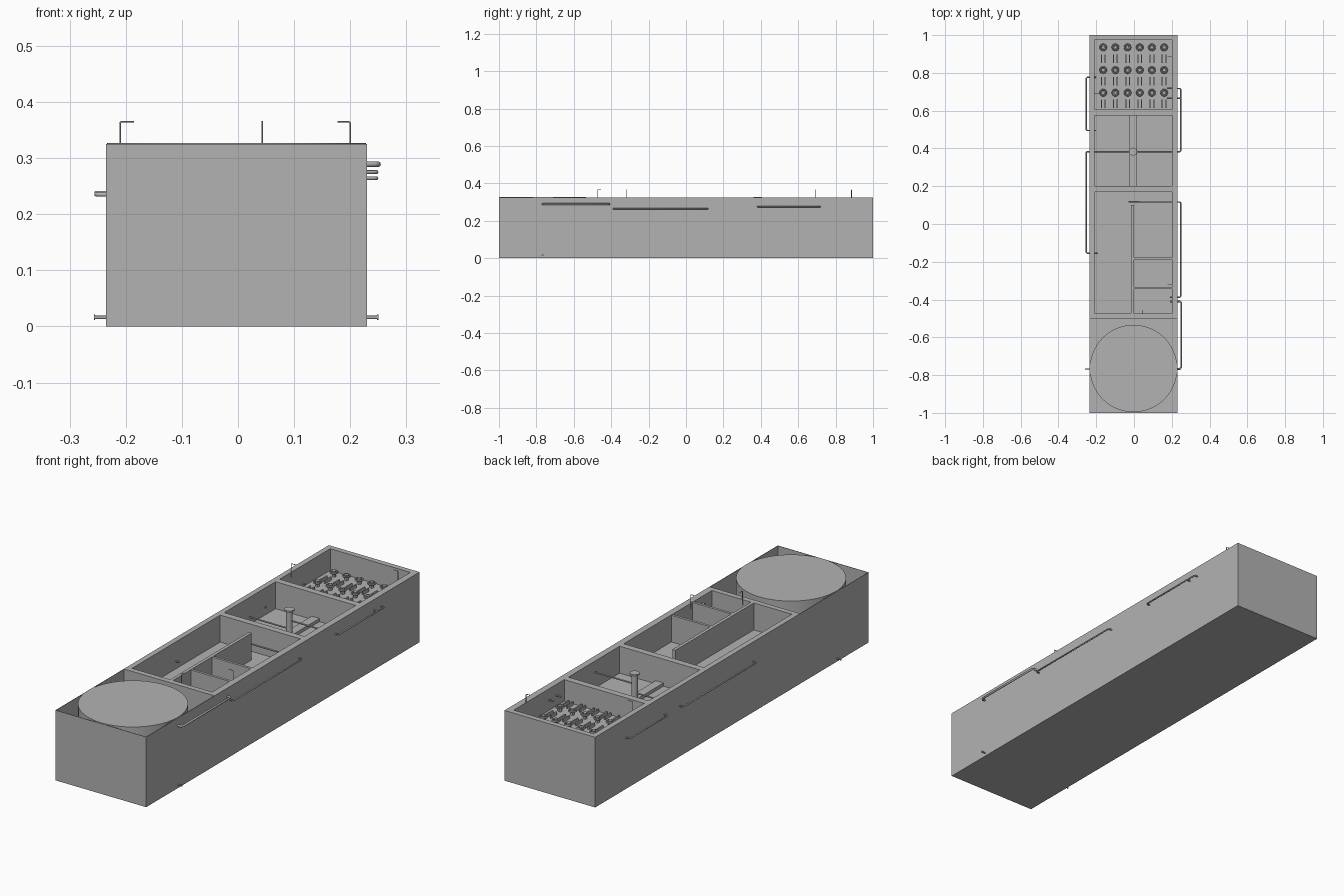
import bpy
from mathutils import Vector

cube = bpy.data.objects.get("Cube")
if cube:
    bpy.data.objects.remove(cube, do_unlink=True)

grey = bpy.data.materials.new("concrete_grey")
grey.use_nodes = True
grey.diffuse_color = (0.45, 0.45, 0.45, 1)
grey.node_tree.nodes["Principled BSDF"].inputs["Base Color"].default_value = (0.45, 0.45, 0.45, 1)

TOP = 0.325
FLOOR = 0.2
MID = -0.0025


def finish(name):
    ob = bpy.context.object
    ob.name = name
    ob.data.materials.append(grey)
    return ob


def box(name, x0, x1, y0, y1, z0, z1):
    bpy.ops.mesh.primitive_cube_add(size=1, location=((x0 + x1) / 2, (y0 + y1) / 2, (z0 + z1) / 2))
    ob = finish(name)
    ob.scale = (x1 - x0, y1 - y0, z1 - z0)
    bpy.ops.object.transform_apply(location=False, rotation=False, scale=True)
    return ob


def cylinder(name, x, y, z0, z1, r, sides=24):
    bpy.ops.mesh.primitive_cylinder_add(vertices=sides, radius=r, depth=z1 - z0, location=(x, y, (z0 + z1) / 2))
    ob = finish(name)
    bpy.ops.object.shade_smooth_by_angle()
    return ob


def pipe(name, points, r):
    """Round tube through the points, with short chamfered bends."""
    pts = [Vector(p) for p in points]
    path = [pts[0]]
    for a, b, c in zip(pts, pts[1:], pts[2:]):
        path += [b + (a - b).normalized() * r * 1.5, b + (c - b).normalized() * r * 1.5]
    path.append(pts[-1])
    curve = bpy.data.curves.new(name, "CURVE")
    curve.dimensions = "3D"
    curve.bevel_depth = r
    curve.bevel_resolution = 2
    curve.use_fill_caps = True
    spline = curve.splines.new("POLY")
    spline.points.add(len(path) - 1)
    for p, co in zip(spline.points, path):
        p.co = (*co, 1)
    curve.materials.append(grey)
    ob = bpy.data.objects.new(name, curve)
    bpy.context.collection.objects.link(ob)
    return ob


def carve(target, x0, x1, y0, y1, z0):
    cutter = box("cutter", x0, x1, y0, y1, z0, TOP + 0.1)
    cutter.hide_render = True
    mod = target.modifiers.new("pocket", "BOOLEAN")
    mod.operation = "DIFFERENCE"
    mod.solver = "EXACT"
    mod.object = cutter
    bpy.context.view_layer.objects.active = target
    bpy.ops.object.modifier_apply(modifier=mod.name)
    bpy.data.objects.remove(cutter, do_unlink=True)


# Main tank block with open bays
tank = box("tank_body", -0.235, 0.23, -1, 1, 0, TOP)
carve(tank, -0.233, 0.228, -0.998, -0.5, 0.004)
carve(tank, -0.21, 0.2, -0.475, 0.17, FLOOR)
carve(tank, -0.21, 0.2, 0.2, 0.575, FLOOR)
carve(tank, -0.21, 0.2, 0.605, 0.975, 0.225)

# Round tank in the front bay
cylinder("round_tank", MID, -0.765, 0.002, TOP + 0.002, 0.231, 64)

# Partition walls of the trough bay
box("long_baffle", -0.015, 0, -0.476, 0.1, FLOOR - 0.01, TOP)
for i, y in enumerate((-0.345, -0.19)):
    box(f"cross_wall_{i + 1}", -0.001, 0.201, y, y + 0.012, FLOOR - 0.01, TOP - 0.001)

# Clarifier bay: low divider, central post and feed disc
box("low_divider", -0.025, 0.015, 0.199, 0.576, FLOOR - 0.01, 0.215)
cylinder("centre_post", -0.005, 0.383, FLOOR, TOP, 0.014)
cylinder("post_cap", -0.005, 0.383, TOP - 0.005, TOP + 0.002, 0.021)

# Filter bay: rows of nozzles with slotted bars
for row in range(3):
    y = 0.935 - 0.12 * row
    for col in range(6):
        x = -0.163 + 0.0645 * col
        cylinder("nozzle_stem", x, y, 0.22, 0.252, 0.009, 12)
        bpy.ops.mesh.primitive_torus_add(location=(x, y, 0.245), major_radius=0.016, minor_radius=0.004,
                                         major_segments=16, minor_segments=6)
        finish("nozzle_ring")
        for side in (-1, 1):
            box("slot_bar", x + side * 0.01 - 0.003, x + side * 0.01 + 0.003, y - 0.082, y - 0.037, 0.22, 0.24)

# Outside transfer pipes: outer x, height, radius, (inner x, y) of both ends
transfers = {
    "round_tank_outlet": (0.25, 0.289, 0.005, (0.21, -0.767), (0.19, -0.41)),
    "trough_pipe": (0.247, 0.264, 0.0035, (0.19, -0.388), (-0.03, 0.117)),
    "clarifier_outlet": (0.247, 0.275, 0.0035, (0, 0.383), (0.175, 0.718)),
    "clarifier_inlet": (-0.253, 0.235, 0.0035, (-0.19, -0.155), (0, 0.383)),
    "filter_outlet": (-0.253, 0.238, 0.0035, (-0.2, 0.495), (-0.2, 0.777)),
}
for name, (x, z, r, (xa, ya), (xb, yb)) in transfers.items():
    pipe(name, [(xa, ya, z), (x, ya, z), (x, yb, z), (xb, yb, z)], r)
pipe("filter_branch", [(0.175, 0.665, 0.275), (0.247, 0.665, 0.275)], 0.0035)

# Drain stubs with end flanges
for side, wall, end in (("left", 0.2, 0.249), ("right", -0.2, -0.256)):
    pipe(f"drain_{side}", [(wall, -0.767, 0.016), (end, -0.767, 0.016)], 0.003)
    pipe(f"drain_flange_{side}", [(end - 0.001, -0.767, 0.016), (end + 0.001, -0.767, 0.016)], 0.005)

# Bent dosing tubes rising above the rim
hooks = [((0.043, -0.475), (0.043, -0.455)), ((0.2, -0.32), (0.177, -0.32)),
         ((-0.21, 0.69), (-0.185, 0.69)), ((0.2, 0.885), (0.177, 0.885))]
for i, (foot, tip) in enumerate(hooks):
    pipe(f"dosing_tube_{i + 1}", [(*foot, 0.3), (*foot, 0.365), (*tip, 0.365), (*tip, 0.29)][:3], 0.0015)
